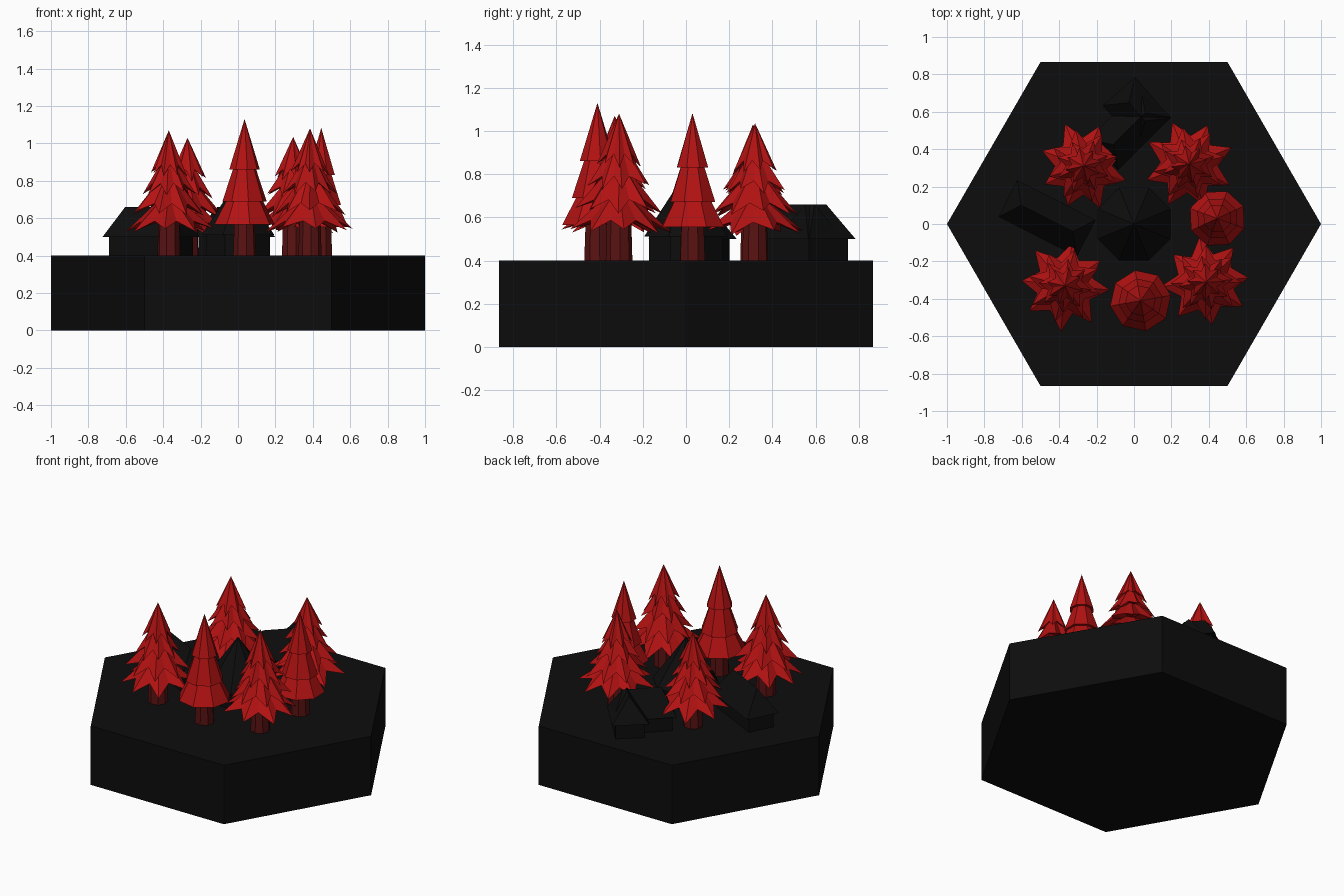
import bpy, bmesh, random
from math import sin, cos, pi, radians
from mathutils import Matrix, Vector

random.seed(4)
if "Cube" in bpy.data.objects:
    bpy.data.objects.remove(bpy.data.objects["Cube"])


def material(name, rgb):
    m = bpy.data.materials.new(name)
    m.use_nodes = True
    m.diffuse_color = (*rgb, 1)
    m.node_tree.nodes["Principled BSDF"].inputs["Base Color"].default_value = (*rgb, 1)
    return m


BLACK = material("ground black", (0.004, 0.004, 0.004))
RED = material("foliage red", (0.45, 0.006, 0.006))
BARK = material("bark dark red", (0.1, 0.006, 0.006))


def finish(bm, name, mats, loc=(0, 0, 0), turn=0):
    bmesh.ops.recalc_face_normals(bm, faces=bm.faces)
    me = bpy.data.meshes.new(name)
    bm.to_mesh(me)
    bm.free()
    for m in mats:
        me.materials.append(m)
    ob = bpy.data.objects.new(name, me)
    ob.location = loc
    ob.rotation_euler.z = radians(turn)
    bpy.context.collection.objects.link(ob)
    return ob


def prism(bm, sides, r1, r2, z1, z2, turn=0):
    mat = Matrix.Translation((0, 0, (z1 + z2) / 2)) @ Matrix.Rotation(turn, 4, 'Z')
    return bmesh.ops.create_cone(bm, cap_ends=True, segments=sides, radius1=r1,
                                 radius2=r2, depth=z2 - z1, matrix=mat)["verts"]


def trunk(bm, height):
    verts = prism(bm, 8, 0.062, 0.055, 0, height)
    for f in {f for v in verts for f in v.link_faces}:
        f.material_index = 1


def spiky_tier(bm, radius, z_tip, z_apex, jitter):
    # eight drooping branch points around a peak, with a raised underside
    apex = bm.verts.new((0, 0, z_apex))
    under = bm.verts.new((0, 0, z_tip + 0.08))
    ring = []
    for i in range(16):
        tip = i % 2 == 0
        r = radius * (random.uniform(0.95, 1.04) if tip else 0.64)
        a = pi * i / 8 + jitter + (random.uniform(-0.06, 0.06) if tip else 0)
        z = z_tip + (random.uniform(-0.015, 0.015) if tip else 0.05)
        ring.append(bm.verts.new((r * cos(a), r * sin(a), z)))
    for a, b in zip(ring, ring[1:] + ring[:1]):
        bm.faces.new((a, b, apex))
        bm.faces.new((b, a, under))


def spiky_tree(name, x, y, top, turn):
    bm = bmesh.new()
    trunk(bm, 0.25)
    h = top - 0.4
    for i, (r, z, peak) in enumerate([(0.24, 0.2, 0.52), (0.195, 0.34, 0.7),
                                      (0.145, 0.5, 0.85), (0.1, 0.65, 1)]):
        spiky_tier(bm, r, z * h, peak * h, 0.07 * (-1) ** i)
    finish(bm, name, [RED, BARK], (x, y, 0.4), turn)


def round_tree(name, x, y, size, turn):
    bm = bmesh.new()
    trunk(bm, 0.2)
    for r1, r2, z1, z2 in [(0.165, 0.07, 0.165, 0.35), (0.12, 0.05, 0.29, 0.5),
                           (0.083, 0, 0.46, 0.73)]:
        prism(bm, 8, r1 * size, r2 * size, z1 * size, z2 * size)
    finish(bm, name, [RED, BARK], (x, y, 0.4), turn)


def house(name, x, y, length, width, turn):
    # walls, then a hipped roof with a short ridge
    bm = bmesh.new()
    bmesh.ops.create_cube(bm, size=1, matrix=Matrix.Translation((0, 0, 0.05))
                          @ Matrix.Diagonal((length - 0.05, width - 0.05, 0.1, 1)))
    l, w = length / 2, width / 2
    e = [bm.verts.new((a * l, b * w, 0.1)) for a, b in ((-1, -1), (1, -1), (1, 1), (-1, 1))]
    r = [bm.verts.new((s * (l - 0.08), 0, 0.26)) for s in (-1, 1)]
    for f in ((e[0], e[1], r[1], r[0]), (e[2], e[3], r[0], r[1]),
              (e[1], e[2], r[1]), (e[3], e[0], r[0]), tuple(reversed(e))):
        bm.faces.new(f)
    finish(bm, name, [BLACK], (x, y, 0.4), turn)


# hexagonal tile with corners on the x axis
bm = bmesh.new()
verts = prism(bm, 6, 1, 1, 0, 0.4)
corner = max(verts, key=lambda v: v.co.x)
if corner.co.x < 0.95:
    bmesh.ops.rotate(bm, verts=verts, matrix=Matrix.Rotation(pi / 6, 3, 'Z'))
finish(bm, "hex_tile", [BLACK])

# trees
for i, (x, y, top, turn) in enumerate([(-0.37, -0.33, 1.07, 34), (0.385, -0.31, 1.08, 4),
                                       (-0.27, 0.31, 1.03, 19), (0.295, 0.32, 1.035, 15)]):
    spiky_tree(f"spiky_tree_{i + 1}", x, y, top, turn)
round_tree("round_tree_front", 0.035, -0.41, 1, 10)
round_tree("round_tree_side", 0.445, 0.03, 0.935, 25)

# houses
house("left_house", -0.465, 0.03, 0.47, 0.22, -27)
house("back_house_wing", 0.015, 0.6, 0.29, 0.23, -49)
house("back_house", -0.025, 0.51, 0.4, 0.23, 45)

# eight-sided tower with a pointed roof
bm = bmesh.new()
prism(bm, 8, 0.185, 0.185, 0, 0.11, pi / 8)
prism(bm, 8, 0.21, 0, 0.11, 0.41, pi / 8)
finish(bm, "centre_tower", [BLACK], (0, 0, 0.4))
